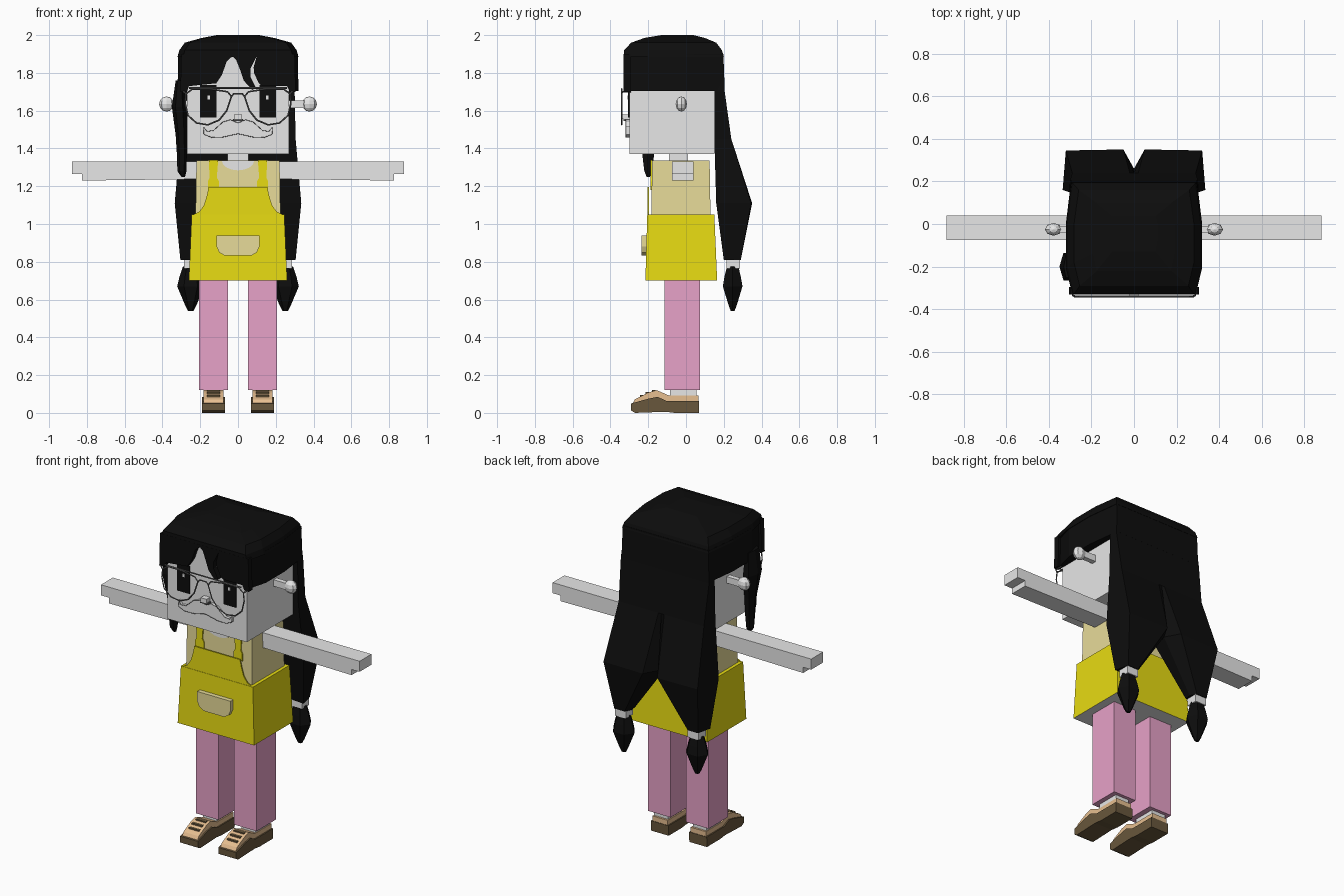
import bpy, bmesh, math
from mathutils import Vector

cube = bpy.data.objects.get("Cube")
if cube:
    bpy.data.objects.remove(cube, do_unlink=True)


def material(name, *rgb):
    m = bpy.data.materials.new(name)
    m.use_nodes = True
    m.diffuse_color = (*rgb, 1)
    m.node_tree.nodes["Principled BSDF"].inputs["Base Color"].default_value = (*rgb, 1)
    return m


SKIN = material("pale_grey_skin", .8, .8, .8)
HAIR = material("black_hair", .004, .004, .004)
YELLOW = material("yellow_cloth", .8, .71, .006)
BEIGE = material("beige_cloth", .8, .71, .32)
PINK = material("pink_cloth", .8, .36, .58)
BROWN = material("dark_brown_leather", .14, .095, .045)
TAN = material("tan_leather", .8, .52, .28)
WIRE = material("dark_grey_wire", .12, .12, .12)


def finish(name, bm, *mats):
    bmesh.ops.recalc_face_normals(bm, faces=bm.faces)
    mesh = bpy.data.meshes.new(name)
    bm.to_mesh(mesh)
    bm.free()
    for m in mats:
        mesh.materials.append(m)
    ob = bpy.data.objects.new(name, mesh)
    bpy.context.collection.objects.link(ob)
    return ob


def loft(name, rings, mat):
    """Skin a list of rings of 3D points and close both ends."""
    bm = bmesh.new()
    loops = [[bm.verts.new(p) for p in ring] for ring in rings]
    n = len(loops[0])
    for a, b in zip(loops, loops[1:]):
        for i in range(n):
            j = (i + 1) % n
            bm.faces.new((a[i], a[j], b[j], b[i]))
    bm.faces.new(loops[0])
    bm.faces.new(loops[-1])
    return finish(name, bm, mat)


def front_plate(name, outline, y0, y1, mat):
    """Extrude an (x, z) outline along y."""
    return loft(name, [[(x, y, z) for x, z in outline] for y in (y0, y1)], mat)


def side_plate(name, outline, x0, x1, mat):
    """Extrude a (y, z) outline along x."""
    return loft(name, [[(x, y, z) for y, z in outline] for x in (x0, x1)], mat)


def rect(x0, x1, y0, y1, z):
    return [(x0, y0, z), (x1, y0, z), (x1, y1, z), (x0, y1, z)]


def box(name, x0, x1, y0, y1, z0, z1, mat):
    return loft(name, [rect(x0, x1, y0, y1, z0), rect(x0, x1, y0, y1, z1)], mat)


def mirrored(half):
    """Complete a symmetric outline from its +x half."""
    return half + [(-x, z) for x, z in reversed(half) if x != 0]


def wire(name, paths, radius, mat):
    cu = bpy.data.curves.new(name, "CURVE")
    cu.dimensions = "3D"
    cu.bevel_depth = radius
    cu.bevel_resolution = 0
    for pts, closed in paths:
        sp = cu.splines.new("POLY")
        sp.points.add(len(pts) - 1)
        for p, co in zip(sp.points, pts):
            p.co = (*co, 1)
        sp.use_cyclic_u = closed
    cu.materials.append(mat)
    ob = bpy.data.objects.new(name, cu)
    bpy.context.collection.objects.link(ob)


# Head and neck
box("head", -.27, .27, -.30, .15, 1.37, 1.9, SKIN)
box("neck", -.055, .055, -.09, .01, 1.3, 1.4, SKIN)

# Hair: cap, crown and fringe
def cap_ring(z, k, y0, y1):
    half = [(.29, y0), (.32, y0 * .62), (.32, 0), (.295, y1)]
    return [(x * k, y, z) for x, y in mirrored(half)]


loft("hair_cap", [cap_ring(1.705, 1, -.296, .205), cap_ring(1.9, .99, -.296, .198)], HAIR)
loft("hair_crown", [cap_ring(1.885, 1, -.33, .2), cap_ring(1.92, .97, -.328, .19),
                    cap_ring(1.96, .88, -.29, .16), cap_ring(1.985, .6, -.22, .1),
                    cap_ring(2.0, .35, -.13, .04)], HAIR)
fringe = [(-.3, 1.9), (-.305, 1.7), (-.27, 1.7), (-.26, 1.73), (-.115, 1.745),
          (-.085, 1.79), (-.06, 1.86), (-.03, 1.888), (-.01, 1.87), (.01, 1.82),
          (.03, 1.76), (.075, 1.71), (.095, 1.72), (.065, 1.78), (.065, 1.82),
          (.1, 1.89), (.083, 1.83), (.085, 1.8), (.11, 1.745), (.13, 1.73),
          (.26, 1.73), (.275, 1.7), (.305, 1.7), (.3, 1.9)]
front_plate("hair_fringe", fringe, -.33, -.295, HAIR)

# Single lock hanging by the right cheek
lock = [(1.76, -.31, .02, .06), (1.62, -.312, .038, .075), (1.47, -.3, .03, .045),
        (1.36, -.297, .026, .035), (1.28, -.297, .024, .024), (1.25, -.29, .01, .01)]
loft("cheek_lock", [[(x + rx * math.cos(a * math.pi / 3),
                      -.2 + ry * math.sin(a * math.pi / 3), z) for a in range(6)]
                    for z, x, rx, ry in lock], HAIR)

# Back hair dividing into two tied tails
tail = [(1.9, [(0, .14), (0, .19), (.04, .19), (.285, .19), (.29, .14)]),
        (1.7, [(0, .15), (0, .205), (.04, .205), (.3, .205), (.3, .15)]),
        (1.45, [(0, .15), (0, .24), (.02, .24), (.29, .24), (.305, .15)]),
        (1.11, [(0, .17), (0, .26), (.05, .35), (.32, .345), (.335, .16)]),
        (.81, [(.2, .21), (.195, .25), (.215, .29), (.285, .29), (.305, .2)])]

for s, side in ((1, "left"), (-1, "right")):
    loft(side + "_hair_tail", [[(s * x, y, z) for x, y in pts] for z, pts in tail], HAIR)
    box(side + "_hair_tie", s * .21, s * .285, .215, .285, .765, .815, SKIN)
    loft(side + "_hair_tuft",
         [[(s * (.25 + r * 1.2 * math.cos(a * math.pi / 3)),
            .247 + r * math.sin(a * math.pi / 3), z) for a in range(6)]
          for z, r in ((.775, .035), (.72, .05), (.67, .06), (.57, .025), (.54, .012))], HAIR)

    # Ear knob on a short stem
    box(side + "_ear_stem", s * .26, s * .36, -.04, -.01, 1.615, 1.655, SKIN)
    bm = bmesh.new()
    bmesh.ops.create_uvsphere(bm, u_segments=8, v_segments=6, radius=.04)
    for v in bm.verts:
        v.co = Vector((s * .378, -.025, 1.635)) + Vector((v.co.x, v.co.y * .75, v.co.z))
    finish(side + "_ear_knob", bm, SKIN)

    # Eye with a highlight
    box(side + "_eye", s * .115, s * .2, -.306, -.299, 1.565, 1.735, HAIR)
    box(side + "_eye_highlight", s * .155 - .007, s * .155 + .007, -.309, -.305,
        1.66, 1.68, SKIN)

    # Arm with a stepped hand
    arm = [(.2, 1.33), (.88, 1.33), (.88, 1.265), (.825, 1.265), (.825, 1.23), (.2, 1.238)]
    front_plate(side + "_arm", [(s * x, z) for x, z in arm], -.075, .04, SKIN)

    # Apron strap with a wider buckle end
    strap = [(.1, 1.18), (.16, 1.18), (.16, 1.225), (.15, 1.245), (.155, 1.34),
             (.105, 1.34), (.112, 1.245), (.1, 1.225)]
    front_plate(side + "_strap", [(s * x, z) for x, z in strap], -.188, -.179, YELLOW)

    # Leg, ankle and shoe
    box(side + "_leg", s * .052, s * .207, -.115, .075, .12, .72, PINK)
    box(side + "_ankle", s * .085, s * .178, -.085, .055, .06, .13, SKIN)
    sole = [(.068, 0), (.07, .062), (-.1, .062), (-.15, .085), (-.2, .075),
            (-.29, .05), (-.29, .012), (-.27, 0), (-.11, .006), (-.06, 0)]
    side_plate(side + "_shoe_sole", sole, s * .07, s * .19, BROWN)
    upper = [(.067, .055), (.067, .092), (-.09, .092), (-.155, .12), (-.2, .108),
             (-.27, .072), (-.285, .045)]
    side_plate(side + "_shoe_upper", upper, s * .078, s * .182, TAN)
    for k, (y, z) in enumerate(((-.17, .115), (-.205, .104), (-.235, .088))):
        box(f"{side}_shoe_lace_{k + 1}", s * .095, s * .165, y - .009, y + .009,
            z - .008, z + .006, BROWN)

# Nose and moustache
box("nose", -.02, .02, -.335, -.299, 1.555, 1.58, SKIN)
box("nose_base", -.026, .026, -.33, -.299, 1.545, 1.556, WIRE)
moustache = mirrored([(0, 1.535), (.04, 1.552), (.08, 1.54), (.13, 1.495), (.165, 1.49),
                      (.182, 1.515), (.18, 1.475), (.14, 1.458), (.08, 1.46), (0, 1.478)])
front_plate("moustache", moustache, -.318, -.299, SKIN)
wire("moustache_edge", [([(x, -.318, z) for x, z in moustache], True)], .0015, WIRE)

# Spectacles
lens = [(.055, 1.7), (.035, 1.675), (.06, 1.6), (.1, 1.55), (.16, 1.525), (.22, 1.535),
        (.265, 1.575), (.28, 1.64), (.275, 1.69), (.24, 1.715), (.15, 1.715)]
paths = [([(s * x, -.34, z) for x, z in lens], True) for s in (1, -1)]
paths += [([(s * .275, -.34, 1.69), (s * .288, -.335, 1.7), (s * .288, -.29, 1.7)], False)
          for s in (1, -1)]
paths += [([(-.26, -.34, 1.72), (.26, -.34, 1.72)], False),
          ([(-.035, -.34, 1.675), (-.022, -.34, 1.69), (.022, -.34, 1.69),
            (.035, -.34, 1.675)], False)]
wire("spectacles", paths, .0045, WIRE)

# Shirt with an open neckline
loft("shirt", [rect(-.225, .225, -.183, .13, 1.03), rect(-.22, .22, -.18, .125, 1.335)], BEIGE)
neckline = [(.085 * math.cos(a * math.pi / 8), 1.334 - .05 * math.sin(a * math.pi / 8))
            for a in range(9)]
front_plate("neckline", neckline, -.185, -.178, SKIN)

# Apron dress, bib and pocket
dress = loft("dress", [rect(-.26, .26, -.215, .165, .7), rect(-.245, .245, -.205, .15, 1.05)],
             YELLOW)
dress.data.materials.append(SKIN)
for f in dress.data.polygons:
    f.material_index = int(f.normal.z < -.9)
bib = mirrored([(.245, 1.045), (.205, 1.065), (.18, 1.1), (.165, 1.15), (.155, 1.195)])
front_plate("bib", bib, -.203, -.196, YELLOW)
pocket = mirrored([(.113, .94), (.113, .88), (.1, .85), (.07, .832)])
front_plate("pocket", pocket, -.235, -.205, BEIGE)
